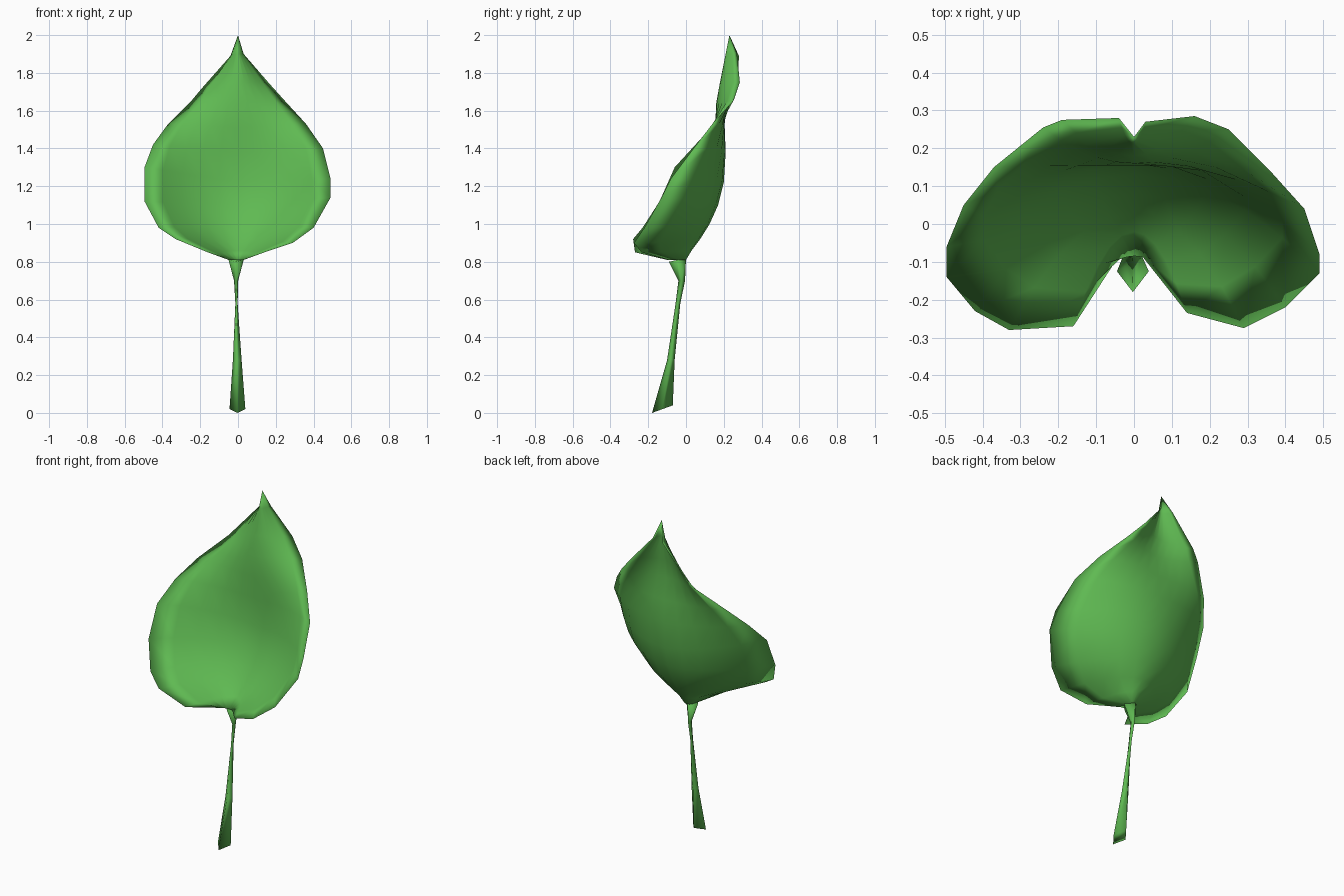
import bpy, bmesh
from mathutils import Vector

cube = bpy.data.objects.get("Cube")
if cube:
    bpy.data.objects.remove(cube, do_unlink=True)

green = bpy.data.materials.new("leaf green")
green.use_nodes = True
colour = (0.115, 0.49, 0.085, 1)
green.diffuse_color = colour
bsdf = next(n for n in green.node_tree.nodes if n.type == 'BSDF_PRINCIPLED')
bsdf.inputs["Base Color"].default_value = colour


def make_object(name, bm):
    bmesh.ops.recalc_face_normals(bm, faces=bm.faces)
    mesh = bpy.data.meshes.new(name)
    bm.to_mesh(mesh)
    bm.free()
    mesh.materials.append(green)
    mesh.shade_smooth()
    obj = bpy.data.objects.new(name, mesh)
    bpy.context.collection.objects.link(obj)


# Blade rows from tip to base: -x rim, front midrib, +x rim, thickness at midrib
ROWS = [
    ((-0.04, 0.28, 1.89), (0, 0.21, 1.90), (0.03, 0.27, 1.90), 0.01),
    ((-0.19, 0.275, 1.72), (0, 0.18, 1.75), (0.16, 0.285, 1.75), 0.02),
    ((-0.24, 0.255, 1.66), (0, 0.16, 1.64), (0.25, 0.25, 1.65), 0.03),
    ((-0.37, 0.15, 1.53), (0, 0.155, 1.51), (0.36, 0.14, 1.53), 0.05),
    ((-0.45, 0.05, 1.42), (0, 0.16, 1.38), (0.45, 0.04, 1.40), 0.05),
    ((-0.495, -0.06, 1.30), (0, 0.155, 1.22), (0.49, -0.08, 1.24), 0.045),
    ((-0.495, -0.14, 1.12), (0, 0.13, 1.10), (0.49, -0.13, 1.14), 0.04),
    ((-0.42, -0.23, 0.98), (0, 0.08, 1.00), (0.40, -0.22, 0.98), 0.045),
    ((-0.33, -0.28, 0.92), (0, 0.03, 0.92), (0.29, -0.275, 0.90), 0.045),
    ((-0.16, -0.27, 0.85), (0, -0.02, 0.86), (0.14, -0.235, 0.85), 0.05),
    ((-0.05, -0.10, 0.81), (0, -0.085, 0.81), (0.03, -0.09, 0.81), 0.085),
]
HALF = 5

# Cupped blade: a front and a back skin that meet at the rim
bm = bmesh.new()
front_skin, back_skin = [], []
for left, mid, right, depth in ROWS:
    front, back = [], []
    for i in range(-HALF, HALF + 1):
        a = abs(i) / HALF
        rim = Vector(left if i < 0 else right)
        p = Vector(mid).lerp(rim, a)
        p.y = mid[1] + (rim.y - mid[1]) * a ** 2
        vert = bm.verts.new(p)
        front.append(vert)
        if a < 1:
            p.y += depth * (1 - a ** 4)
            vert = bm.verts.new(p)
        back.append(vert)
    front_skin.append(front)
    back_skin.append(back)
tip = bm.verts.new((0, 0.23, 2.0))
for skin in (front_skin, back_skin):
    for a, b in zip(skin[0], skin[0][1:]):
        bm.faces.new((tip, a, b))
    for upper, lower in zip(skin, skin[1:]):
        for i in range(2 * HALF):
            bm.faces.new((upper[i], lower[i], lower[i + 1], upper[i + 1]))
bm.faces.new(front_skin[-1] + back_skin[-1][-2:0:-1])
make_object("leaf_blade", bm)

# Stalk sections from foot to blade: centre x, half width, front y, back y, z, back lift
SECTIONS = [
    (-0.003, 0.042, -0.18, -0.07, 0.0, 0.04),
    (-0.004, 0.023, -0.10, -0.06, 0.28, 0.0),
    (-0.008, 0.006, -0.055, -0.03, 0.58, 0.0),
    (-0.010, 0.011, -0.04, -0.005, 0.70, 0.0),
    (-0.010, 0.040, -0.09, 0.0, 0.80, 0.02),
]
bm = bmesh.new()
rings = []
for x, w, front, back, z, lift in SECTIONS:
    mid = (front + back) / 2
    side_z = z + lift / 2
    points = [(x, front, z), (x + w, mid, side_z), (x, back, z + lift), (x - w, mid, side_z)]
    rings.append([bm.verts.new(p) for p in points])
for low, high in zip(rings, rings[1:]):
    for i in range(4):
        j = (i + 1) % 4
        bm.faces.new((low[i], low[j], high[j], high[i]))
bm.faces.new(rings[0])
bm.faces.new(rings[-1])
make_object("leaf_stalk", bm)
